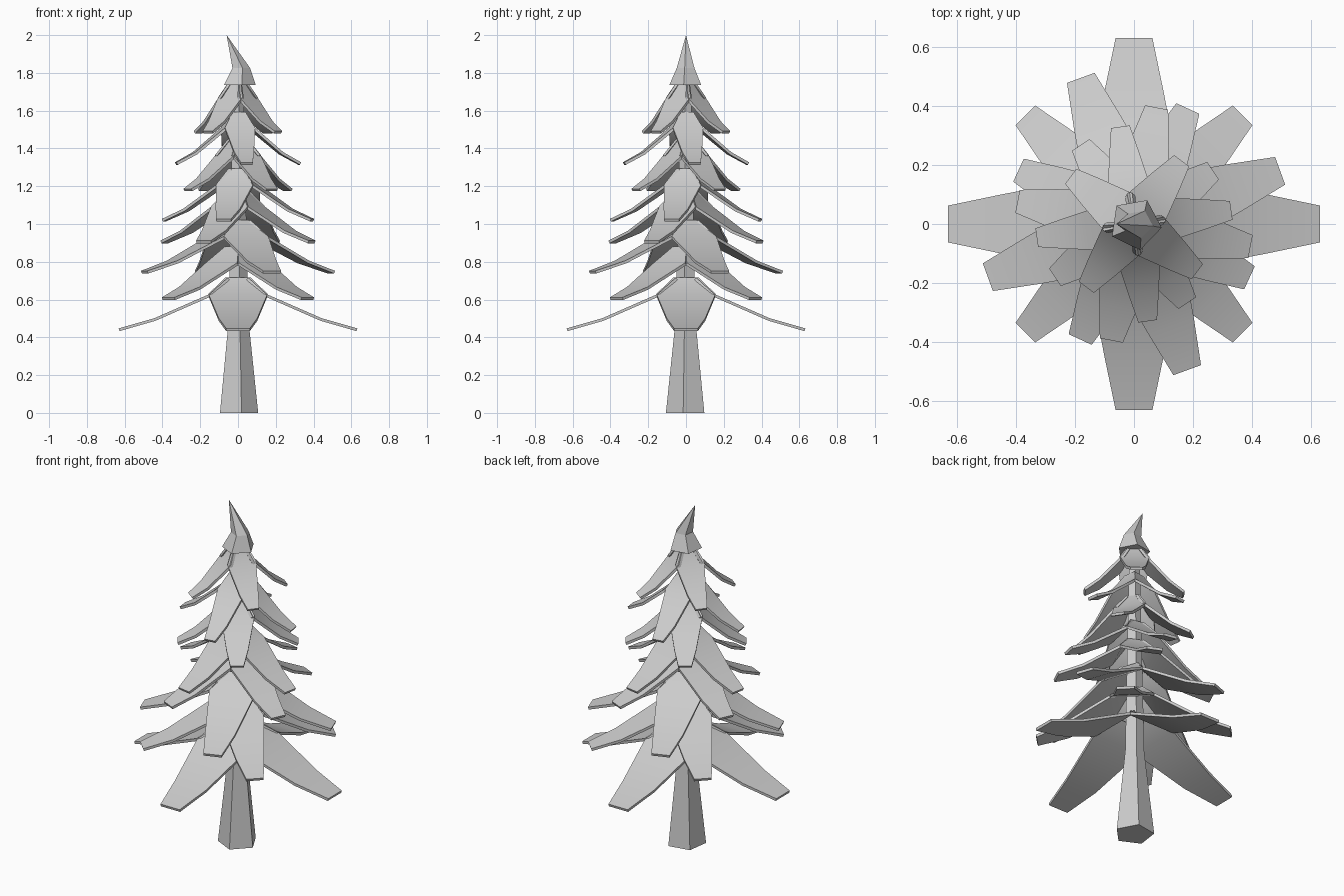
import bpy
from math import cos, sin, radians

if "Cube" in bpy.data.objects:
    bpy.data.objects.remove(bpy.data.objects["Cube"])


def make_object(name, verts, faces):
    mesh = bpy.data.meshes.new(name)
    mesh.from_pydata(verts, [], faces)
    mesh.update()
    ob = bpy.data.objects.new(name, mesh)
    bpy.context.collection.objects.link(ob)
    return ob


def pentagon_loft(name, rings, apex=None):
    """Stack five-sided rings (centre x, z, radius), with an optional apex."""
    n = 5
    verts = [(cx + r * cos(radians(-80 + 72 * k)), r * sin(radians(-80 + 72 * k)), z)
             for cx, z, r in rings for k in range(n)]
    faces = [tuple(reversed(range(n)))]
    for i in range(len(rings) - 1):
        for k in range(n):
            a, b = i * n + k, i * n + (k + 1) % n
            faces.append((a, b, b + n, a + n))
    last = (len(rings) - 1) * n
    if apex:
        verts.append(apex)
        faces += [(last + k, last + (k + 1) % n, len(verts) - 1) for k in range(n)]
    else:
        faces.append(tuple(range(last, last + n)))
    return make_object(name, verts, faces)


# Branch outline: radius fraction, height fraction, half-width factor
PROFILE = [(0.08, 1.0, 1.1), (0.23, 0.68, 2.5), (0.70, 0.2, 1.63), (1.0, 0.0, 1.0)]


def branch_tier(name, radius, tip_z, angle, tip_half, height=0.27):
    verts, faces = [], []
    for q in range(4):
        a = radians(angle + 90 * q)
        base = len(verts)
        for fr, fz, fw in PROFILE:
            for side in (-1, 1):
                r, w = radius * fr, side * tip_half * fw
                verts.append((r * cos(a) - w * sin(a), r * sin(a) + w * cos(a),
                              tip_z + height * fz))
        for i in range(len(PROFILE) - 1):
            j = base + 2 * i
            faces.append((j, j + 2, j + 3, j + 1))
    ob = make_object(name, verts, faces)
    for p in ob.data.polygons:
        p.use_smooth = True
    solid = ob.modifiers.new("thickness", 'SOLIDIFY')
    solid.thickness = 0.015
    solid.offset = 0
    bpy.ops.object.select_all(action='DESELECT')
    bpy.context.view_layer.objects.active = ob
    ob.select_set(True)
    bpy.ops.object.modifier_apply(modifier=solid.name)
    bpy.ops.object.shade_smooth_by_angle(angle=radians(35))


# Trunk
pentagon_loft("trunk", [(0, 0, 0.108), (0, 0.5, 0.055), (0, 1.74, 0.03)])

# Drooping branches: tip radius, tip height, rotation, tip half-width
TIERS = [(0.63, 0.44, 0, 0.0625), (0.52, 0.605, 45, 0.047),
         (0.526, 0.745, 20, 0.05), (0.43, 0.905, 65, 0.043),
         (0.40, 1.02, 79, 0.040), (0.32, 1.18, 34, 0.036),
         (0.33, 1.32, 8, 0.032), (0.265, 1.485, 53, 0.032)]
for i, tier in enumerate(TIERS):
    branch_tier(f"branch_tier_{i + 1}", *tier)

# Bent pointed top
pentagon_loft("tree_top", [(0.005, 1.735, 0.09), (0.015, 1.825, 0.05)], (-0.06, 0, 2.0))
